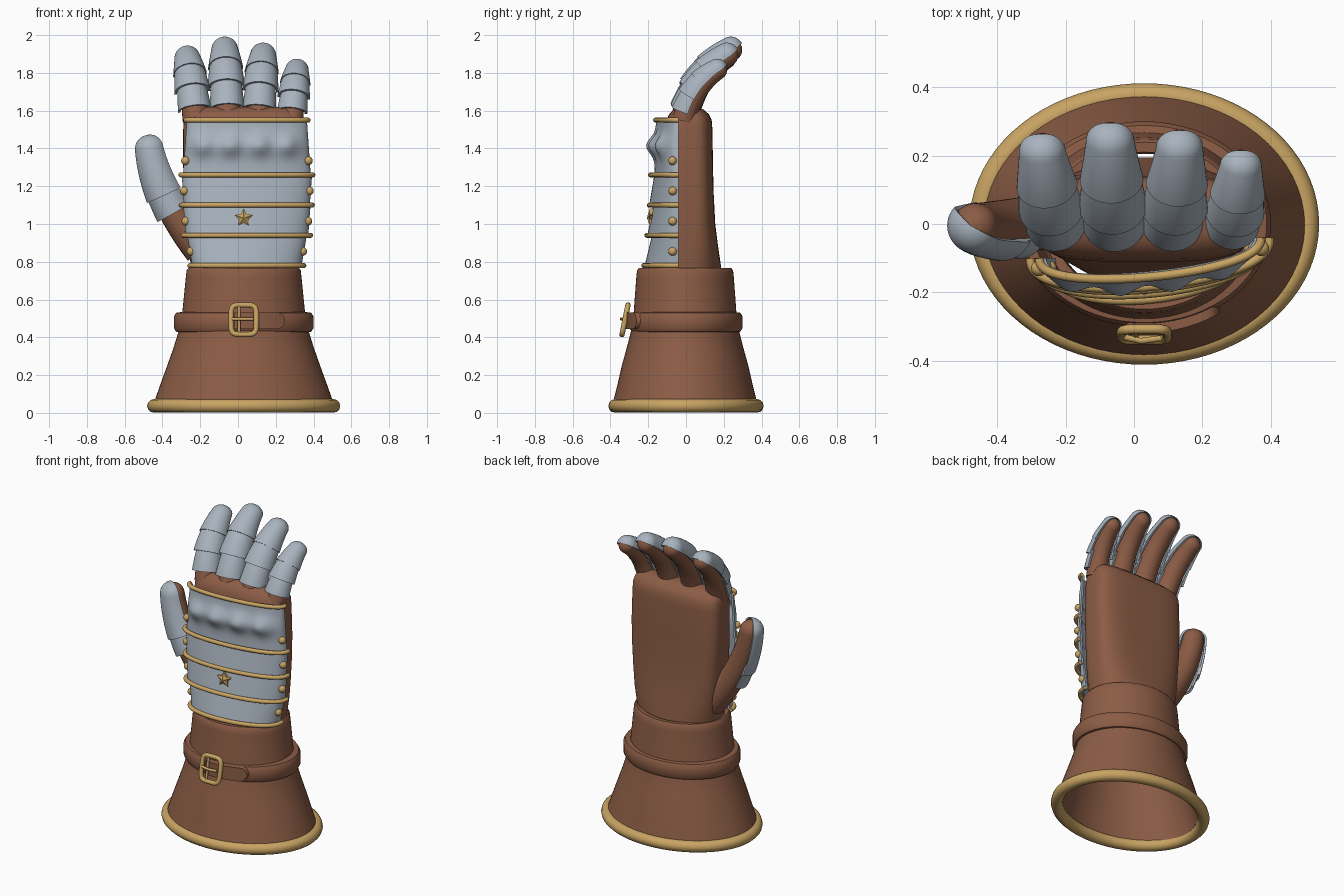
import bpy, bmesh, math
from mathutils import Vector
from mathutils.geometry import interpolate_bezier

if "Cube" in bpy.data.objects:
    bpy.data.objects.remove(bpy.data.objects["Cube"])


def material(name, rgb):
    m = bpy.data.materials.new(name)
    m.diffuse_color = (*rgb, 1)
    m.use_nodes = True
    m.node_tree.nodes["Principled BSDF"].inputs["Base Color"].default_value = m.diffuse_color
    return m


LEATHER = material("brown leather", (0.26, 0.108, 0.06))
STEEL = material("pale steel", (0.40, 0.455, 0.52))
BRASS = material("brass", (0.58, 0.37, 0.125))
CX = 0.03


def loft(name, rings, mat, loop=False, cap=True, sharp=40):
    """Skin a list of closed rings; loop joins the last ring to the first."""
    bm = bmesh.new()
    vr = [[bm.verts.new(p) for p in r] for r in rings]
    n = len(vr[0])
    pairs = list(zip(vr, vr[1:])) + ([(vr[-1], vr[0])] if loop else [])
    for a, b in pairs:
        for i in range(n):
            j = (i + 1) % n
            bm.faces.new((a[i], a[j], b[j], b[i]))
    if cap and not loop:
        bm.faces.new(vr[0][::-1])
        bm.faces.new(vr[-1])
    bmesh.ops.recalc_face_normals(bm, faces=bm.faces)
    me = bpy.data.meshes.new(name)
    bm.to_mesh(me)
    bm.free()
    me.shade_smooth()
    me.set_sharp_from_angle(angle=math.radians(sharp))
    me.materials.append(mat)
    ob = bpy.data.objects.new(name, me)
    bpy.context.collection.objects.link(ob)
    return ob


def spow(v, e):
    return math.copysign(abs(v) ** e, v)


def oval(cx, cy, z, rx, ry, e=1.0, n=64):
    return [Vector((cx + rx * spow(math.cos(2 * math.pi * i / n), e),
                    cy + ry * spow(math.sin(2 * math.pi * i / n), e), z)) for i in range(n)]


def frames(pts, hint, closed=False):
    out, n = [], len(pts)
    for i, p in enumerate(pts):
        a = pts[(i - 1) % n] if closed else pts[max(i - 1, 0)]
        b = pts[(i + 1) % n] if closed else pts[min(i + 1, n - 1)]
        t = (b - a).normalized()
        nn = (hint - hint.dot(t) * t).normalized()
        out.append((p, t, nn, t.cross(nn)))
    return out


def arc(f, r, a0, a1, n):
    p, t, u, v = f
    return [p + r * (math.cos(a) * u + math.sin(a) * v)
            for a in (a0 + (a1 - a0) * i / n for i in range(n + 1))]


def tube(name, pts, r, hint, mat, closed=False, n=12):
    rings = [arc(f, r, 0, 2 * math.pi, n)[:-1] for f in frames(pts, Vector(hint), closed)]
    return loft(name, rings, mat, loop=closed)


def domed(fr, radii, steps=7):
    """Add a rounded tip to a list of frames and radii."""
    p, t, u, v = fr[-1]
    out = list(zip(fr, radii))
    r = radii[-1]
    for i in range(1, steps + 1):
        a = min(math.pi / 2 * i / steps, 1.55)
        out.append(((p + t * r * math.sin(a), t, u, v), r * math.cos(a)))
    return out


def digit(name, ctrl, hint, r0, r1, segs):
    """Leather finger with overlapping half-round steel shells on its outer side."""
    N = 40
    fr = frames(interpolate_bezier(*[Vector(c) for c in ctrl], N + 1), Vector(hint))
    body = domed(fr, [r0 + (r1 - r0) * i / N for i in range(N + 1)])
    loft(name + "_leather", [arc(f, r, 0, 2 * math.pi, 24)[:-1] for f, r in body], LEATHER)
    for k, (u0, u1, ra, rb) in enumerate(segs):
        i0, i1 = round(u0 * N), round(u1 * N)
        radii = [ra + (rb - ra) * i / (i1 - i0) for i in range(i1 - i0 + 1)]
        part = fr[i0:i1 + 1]
        rows = domed(part, radii) if u1 == 1 else list(zip(part, radii))
        lim = math.radians(97)
        rings = [arc(f, r + 0.005, -lim, lim, 22) +
                 arc(f, max(r - 0.008, r * 0.5), lim, -lim, 22) for f, r in rows]
        loft(f"{name}_plate_{k + 1}", rings, STEEL)


# Flared hollow cuff
cuff = [(.04, .48, .385), (.14, .445, .36), (.25, .405, .335), (.34, .373, .31),
        (.43, .345, .287), (.53, .325, .272), (.72, .306, .258), (.755, .302, .254),
        (.768, .292, .244), (.766, .265, .215), (.70, .26, .21), (.55, .285, .235),
        (.40, .325, .265), (.20, .395, .315), (.04, .44, .35)]
loft("cuff", [oval(CX, -.005, *c) for c in cuff], LEATHER, loop=True)
tube("cuff_hem", oval(CX, 0, .037, .475, .375, n=80), .036, (0, 0, 1), BRASS, closed=True)

# Belt, strap tail and buckle
belt = [(.425, .33), (.43, .358), (.45, .37), (.51, .37), (.53, .358), (.535, .32)]
loft("belt", [oval(CX, 0, z, r, r - .07) for z, r in belt], LEATHER, cap=False)
tail = []
for i in range(25):
    x = -.02 + .27 * i / 24
    h = .044 * math.sqrt(max(1 - max((x - .205) / .0455, 0) ** 2, .01))
    y = [-ry * math.sqrt(1 - ((x - CX) / rx) ** 2) for rx, ry in ((.385, .318), (.36, .29))]
    tail.append([(x, y[0], .488 - h), (x, y[0], .488 + h), (x, y[1], .488 + h), (x, y[1], .488 - h)])
loft("strap_tail", tail, LEATHER)
frame = [Vector((CX + p.x, -.323 + .2 * p.y, .493 + p.y)) for p in oval(0, 0, 0, .067, .078, .42, 48)]
tube("buckle_frame", frame, .014, (0, -1, 0), BRASS, closed=True)
tube("buckle_bar", [Vector((.005, -.337, .42)), Vector((.005, -.312, .57))], .008, (0, -1, 0), BRASS)
tube("buckle_prong", [Vector((-.03, -.33, .497)), Vector((.02, -.342, .497)),
                      Vector((.08, -.334, .497))], .009, (0, 0, 1), BRASS)

# Hand body: z, x range, y range, corner exponent
hand = [(.69, -.24, .30, -.18, .195, .95), (.78, -.25, .31, -.16, .185, .8),
        (.88, -.262, .322, -.14, .17, .68), (1.0, -.272, .332, -.125, .155, .6),
        (1.15, -.283, .34, -.115, .147, .55), (1.3, -.29, .345, -.11, .143, .55),
        (1.5, -.29, .34, -.11, .14, .55), (1.55, -.286, .336, -.103, .136, .55),
        (1.58, -.278, .328, -.09, .122, .58), (1.605, -.26, .31, -.068, .095, .6),
        (1.62, -.22, .27, -.035, .055, .65)]
loft("hand", [oval((a + b) / 2, (c + d) / 2, z, (b - a) / 2, (d - c) / 2, e)
              for z, a, b, c, d, e in hand], LEATHER, sharp=60)


def back_point(s, z, hw, front, inset=0.0):
    """Point on the bowed back-of-hand armour, s running -1 to 1."""
    a = s * math.pi / 2
    x = .047 + (hw - inset) * math.sin(a)
    y = -.07 + .03 * math.sin(a) - (-front - .07 - inset) * max(math.cos(a), 0) ** .8
    if 1.27 < z < 1.54:  # knuckle swellings on the top plate
        k = sum(math.exp(-((x - c) / .055) ** 2) for c in (-.19, -.04, .115, .265))
        y -= .05 * math.exp(-((z - 1.415) / .055) ** 2) * (.25 + .75 * k) * max(math.cos(a), 0) ** .5
    return Vector((x, y, z))


# Back plates: z range, half widths, front depths, rows
M = 48
S = [-1 + 2 * i / M for i in range(M + 1)]
plates = [(.78, .94, .29, .317, -.215, -.175, 4), (.94, 1.10, .325, .337, -.2, -.168, 4),
          (1.10, 1.26, .333, .345, -.19, -.162, 4), (1.26, 1.55, .338, .318, -.162, -.152, 20)]
for k, (z0, z1, w0, w1, f0, f1, rows) in enumerate(plates):
    rings = []
    for i in range(rows + 1):
        u = i / rows
        z, w, f = z0 + (z1 - z0) * u, w0 + (w1 - w0) * u, f0 + (f1 - f0) * u
        rings.append([back_point(s, z, w, f) for s in S] +
                     [back_point(s, z, w, f, .014) for s in reversed(S)])
    loft(f"back_plate_{k + 1}", rings, STEEL)

# Brass rims between the plates
for k, (z, w, f) in enumerate([(.78, .302, -.22), (.94, .338, -.203), (1.10, .347, -.19),
                               (1.26, .35, -.183), (1.55, .324, -.155)]):
    tube(f"plate_rim_{k + 1}", [back_point(s, z, w, f) for s in S], .013, (0, 0, 1), BRASS)

# Rivets down both edges
for k, (z, w) in enumerate([(.855, .303), (1.015, .331), (1.175, .339), (1.335, .333)]):
    for side, s in (("left", -.86), ("right", .86)):
        p = back_point(s, z, w, -.17)
        rings = [oval(p.x, p.y, p.z + .023 * math.sin(a), .023 * math.cos(a), .023 * math.cos(a), n=16)
                 for a in (math.radians(-88 + 17.6 * i) for i in range(11))]
        loft(f"rivet_{side}_{k + 1}", rings, BRASS)

# Raised star stud
star = []
for y, m in ((-.168, 1), (-.192, 1), (-.206, .05)):
    star.append([(CX + m * r * math.sin(a), y, 1.032 + m * r * math.cos(a))
                 for r, a in ((.05 if i % 2 == 0 else .025, i * math.pi / 5) for i in range(10))])
loft("star_stud", star, BRASS, sharp=10)

# Four fingers: base x, tip x, length scale, thickness scale
for name, xb, xt, s, g in [("index_finger", -.222, -.268, .88, .96), ("middle_finger", -.055, -.07, 1, 1),
                           ("ring_finger", .108, .133, .92, .97), ("little_finger", .282, .312, .71, .86)]:
    ctrl = [(xb + (xt - xb) * u, -.01 + s * y, 1.55 + s * z)
            for u, y, z in ((0, 0, 0), (.33, .03, .13), (.67, .11, .28), (1, .25, .372))]
    segs = [(.15, .5, .088 * g, .076 * g), (.42, .77, .095 * g, .078 * g), (.7, 1, .088 * g, .066 * g)]
    digit(name, ctrl, (0, -1, .35), .074 * g, .058 * g, segs)

# Thumb
digit("thumb", [(-.2, .01, .86), (-.33, 0, 1.02), (-.43, -.01, 1.2), (-.465, -.005, 1.397)],
      (-.6, -.8, 0), .085, .066, [(.4, .68, .096, .085), (.58, 1, .099, .076)])
